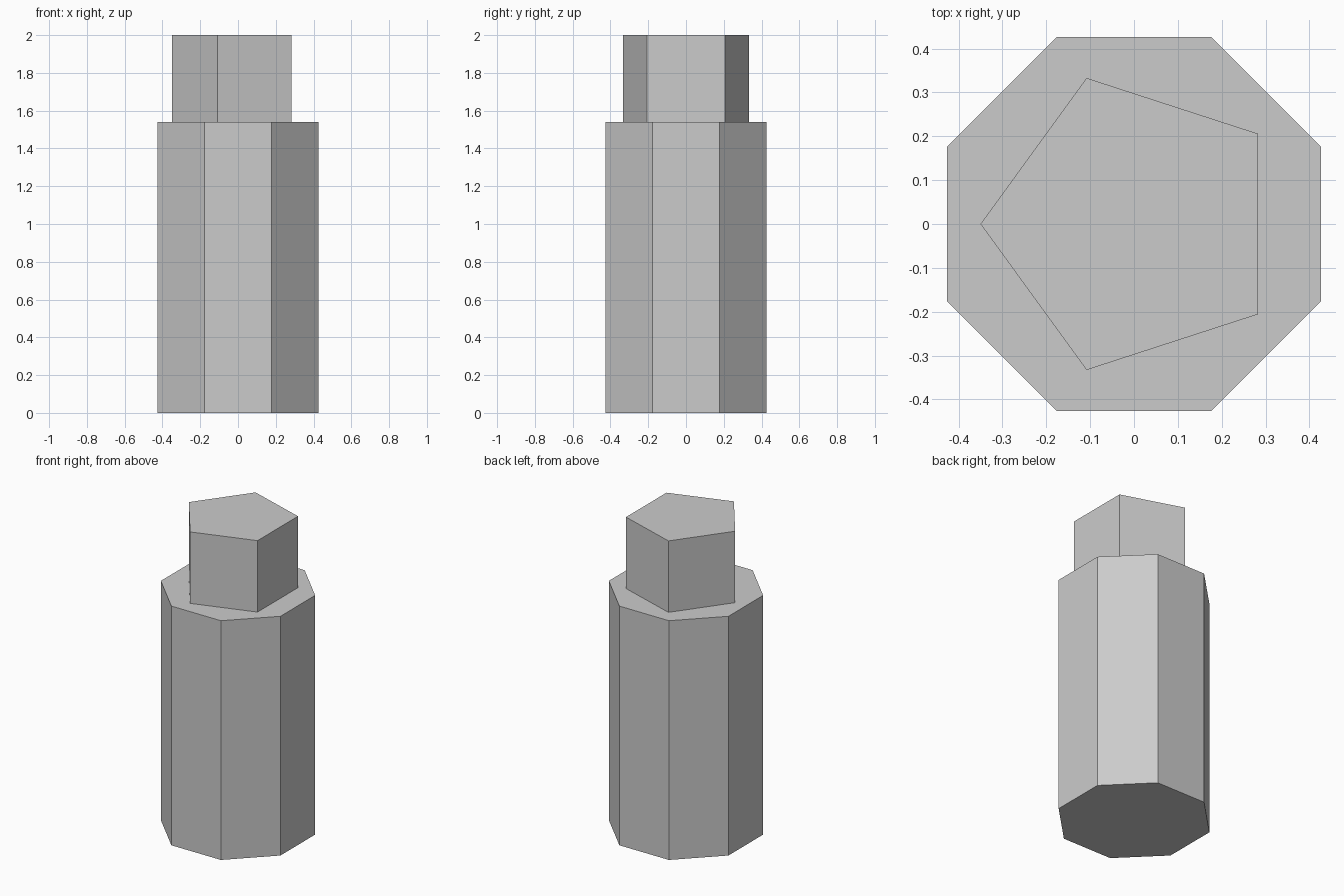
import bpy, math

if "Cube" in bpy.data.objects:
    bpy.data.objects.remove(bpy.data.objects["Cube"])


def prism(name, sides, radius, z0, z1, angle):
    """Upright flat-shaded prism with its first corner at the given angle."""
    bottom, top = [], []
    for i in range(sides):
        a = math.radians(angle) + 2 * math.pi * i / sides
        x, y = radius * math.cos(a), radius * math.sin(a)
        bottom.append((x, y, z0))
        top.append((x, y, z1))
    faces = [tuple(reversed(range(sides))), tuple(range(sides, 2 * sides))]
    for i in range(sides):
        j = (i + 1) % sides
        faces.append((i, j, sides + j, sides + i))
    mesh = bpy.data.meshes.new(name)
    mesh.from_pydata(bottom + top, [], faces)
    obj = bpy.data.objects.new(name, mesh)
    bpy.context.collection.objects.link(obj)
    return obj


# Octagonal body
prism("body", 8, 0.461, 0.0, 1.54, 22.5)
# Pentagonal cap with one corner towards -x
prism("cap", 5, 0.35, 1.54, 2.0, 180)
